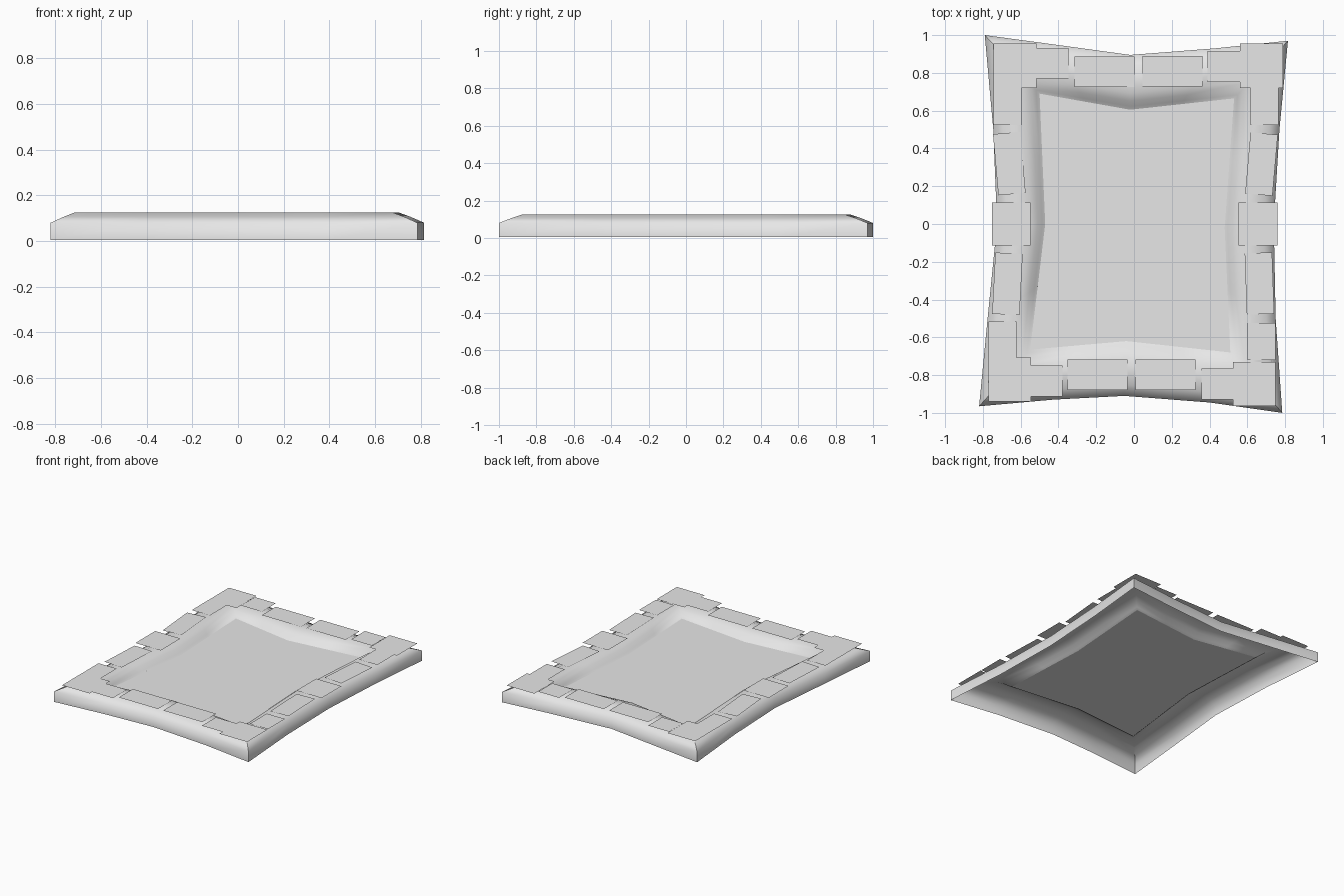
import bpy
import bmesh
from math import radians
from mathutils import Matrix, Vector

old = bpy.data.objects.get("Cube")
if old:
    bpy.data.objects.remove(old, do_unlink=True)

stone = bpy.data.materials.new("light_grey")
stone.use_nodes = True
grey = (0.8, 0.8, 0.8, 1)
stone.diffuse_color = grey
stone.node_tree.nodes["Principled BSDF"].inputs["Base Color"].default_value = grey


def add_object(name, bm):
    mesh = bpy.data.meshes.new(name)
    bm.to_mesh(mesh)
    bm.free()
    mesh.materials.append(stone)
    obj = bpy.data.objects.new(name, mesh)
    bpy.context.collection.objects.link(obj)
    return obj


# Pinched outlines, clockwise from the back right corner: corner, quarter, middle, quarter
outer = [(-.79, 1), (-.42, .95), (-.02, .895), (.43, .93),
         (.815, .97), (.77, .5), (.74, 0), (.75, -.5),
         (.785, -1), (.4, -.945), (-.05, -.91), (-.43, -.93),
         (-.82, -.965), (-.775, -.5), (-.725, 0), (-.745, .5)]
inner_key = [(-.5, .69), (-.02, .605), (.53, .665), (.48, -.02),
             (.51, -.68), (-.04, -.62), (-.55, -.665), (-.47, 0)]
inner = []
for i, p in enumerate(inner_key):
    a, b = Vector(p), Vector(inner_key[(i + 1) % len(inner_key)])
    inner += [a, (a + b) / 2]

# Rim cross-section: share of the way inward, height
FLOOR_Z = .07
profile = [(0, .005), (0, .08), (.2, .105), (.38, .124), (.55, .124),
           (.7, .118), (.84, .103), (.94, .08), (1, FLOOR_Z)]
LAST_SHARP_RING = 4

# Rim shell, smooth along its section with creased outer corners
bm = bmesh.new()
rings = []
for t, z in profile:
    rings.append([bm.verts.new((*Vector(o).lerp(n, t), z)) for o, n in zip(outer, inner)])
count = len(outer)
for k in range(len(rings) - 1):
    for i in range(count):
        j = (i + 1) % count
        face = bm.faces.new((rings[k][j], rings[k][i], rings[k + 1][i], rings[k + 1][j]))
        face.smooth = True
for k in range(LAST_SHARP_RING - 1):
    for i in range(0, count, 4):
        bm.edges.get((rings[k][i], rings[k + 1][i])).smooth = False
bmesh.ops.recalc_face_normals(bm, faces=bm.faces)
bm.normal_update()
if sum(f.normal.z for f in bm.faces) < 0:
    bmesh.ops.reverse_faces(bm, faces=bm.faces)
add_object("rim", bm)

# Flat basin floor
bm = bmesh.new()
floor = bm.faces.new([bm.verts.new((p.x, p.y, FLOOR_Z)) for p in inner])
floor.normal_update()
if floor.normal.z < 0:
    floor.normal_flip()
bmesh.ops.triangulate(bm, faces=[floor])
add_object("basin_floor", bm)

# Flat edging slabs: size, then centre and turn in degrees for each
slabs = {
    "corner_slab": ((.225, .235), [(-.63, .838, 0), (.675, .838, 0),
                                   (.637, -.847, 0), (-.659, -.823, 0)]),
    "short_slab": ((.17, .162), [(-.431, .852, 0), (.475, .834, 0),
                                 (-.463, -.831, 0), (.442, -.847, 0)]),
    "long_slab": ((.318, .162), [(-.156, .807, 0), (.204, .809, 0),
                                 (-.193, -.799, 0), (.167, -.799, 0)]),
    "side_slab": ((.148, .197), [(-.669, .623, 0), (.69, .623, 0),
                                 (.674, -.622, 0), (-.697, -.615, 0)]),
    "turned_slab": ((.145, .325), [(-.66, .32, 5), (.675, .317, -5),
                                   (.664, -.315, 2), (-.67, -.317, -3)]),
    "middle_slab": ((.206, .23), [(-.65, 0, 0), (.657, 0, 0)]),
}
SLAB_Z = .13
for name, (size, places) in slabs.items():
    bm = bmesh.new()
    for x, y, turn in places:
        matrix = (Matrix.Translation((x, y, SLAB_Z))
                  @ Matrix.Rotation(radians(turn), 4, "Z")
                  @ Matrix.Diagonal((*size, 1, 1)))
        bmesh.ops.create_grid(bm, x_segments=1, y_segments=1, size=.5, matrix=matrix)
    add_object(name + "s", bm)
